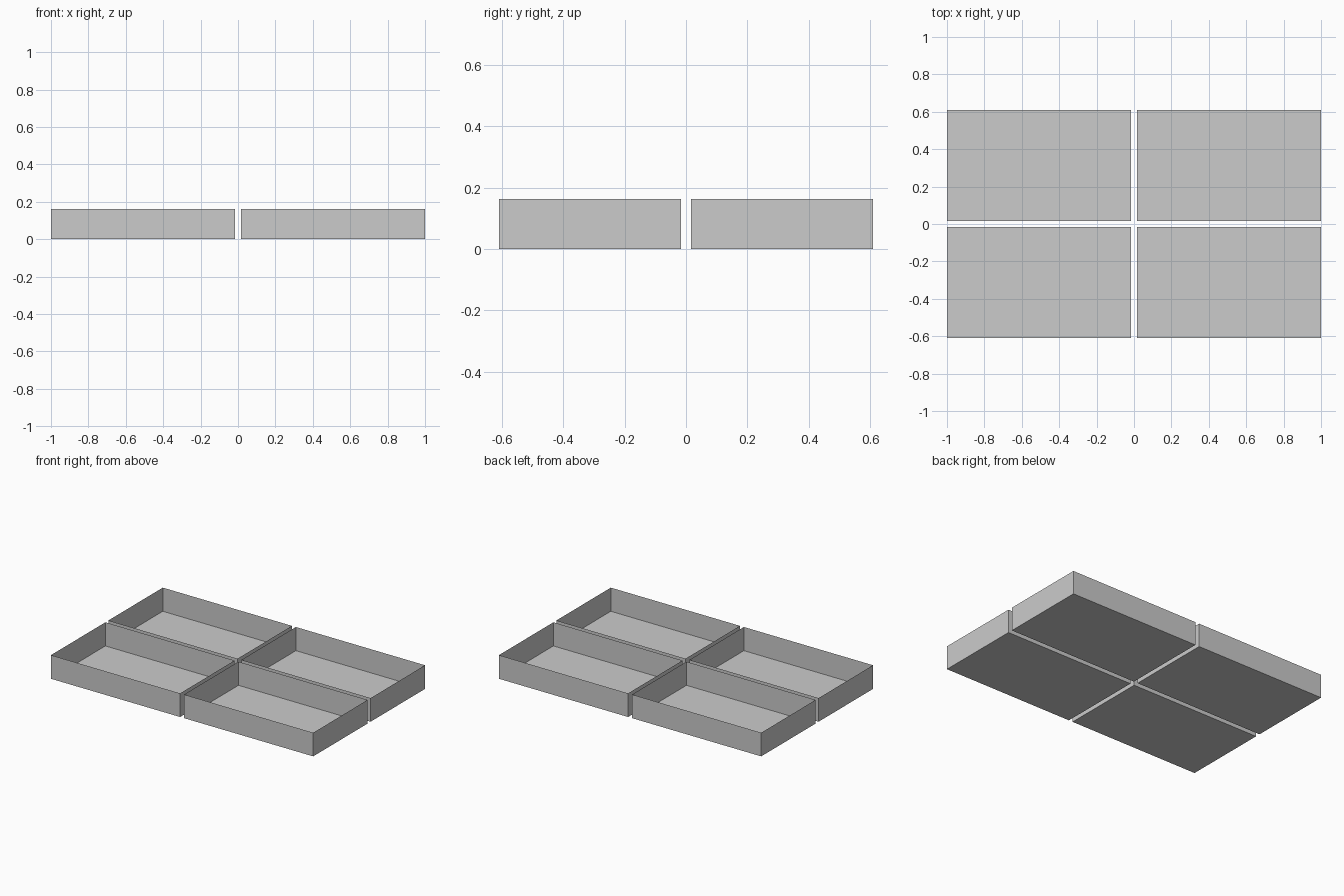
import bpy
import bmesh

if "Cube" in bpy.data.objects:
    bpy.data.objects.remove(bpy.data.objects["Cube"])

X_IN, X_OUT = 0.015, 1.0
Y_IN, Y_OUT = 0.0165, 0.609
HEIGHT = 0.163


def open_tray(name, sx, sy):
    """Thin sheet tray: a box with its lid removed."""
    bm = bmesh.new()
    bmesh.ops.create_cube(bm, size=1)
    lid = [f for f in bm.faces if f.normal.z > 0.5]
    bmesh.ops.delete(bm, geom=lid, context='FACES_ONLY')
    bmesh.ops.scale(bm, vec=(X_OUT - X_IN, Y_OUT - Y_IN, HEIGHT), verts=bm.verts)
    bmesh.ops.translate(bm, vec=(0, 0, HEIGHT / 2), verts=bm.verts)
    mesh = bpy.data.meshes.new(name)
    bm.to_mesh(mesh)
    bm.free()
    obj = bpy.data.objects.new(name, mesh)
    obj.location = (sx * (X_IN + X_OUT) / 2, sy * (Y_IN + Y_OUT) / 2, 0)
    bpy.context.collection.objects.link(obj)


# Four trays in a two by two grid
for side, sx in (("left", -1), ("right", 1)):
    for row, sy in (("front", -1), ("back", 1)):
        open_tray(f"{row}_{side}_tray", sx, sy)
